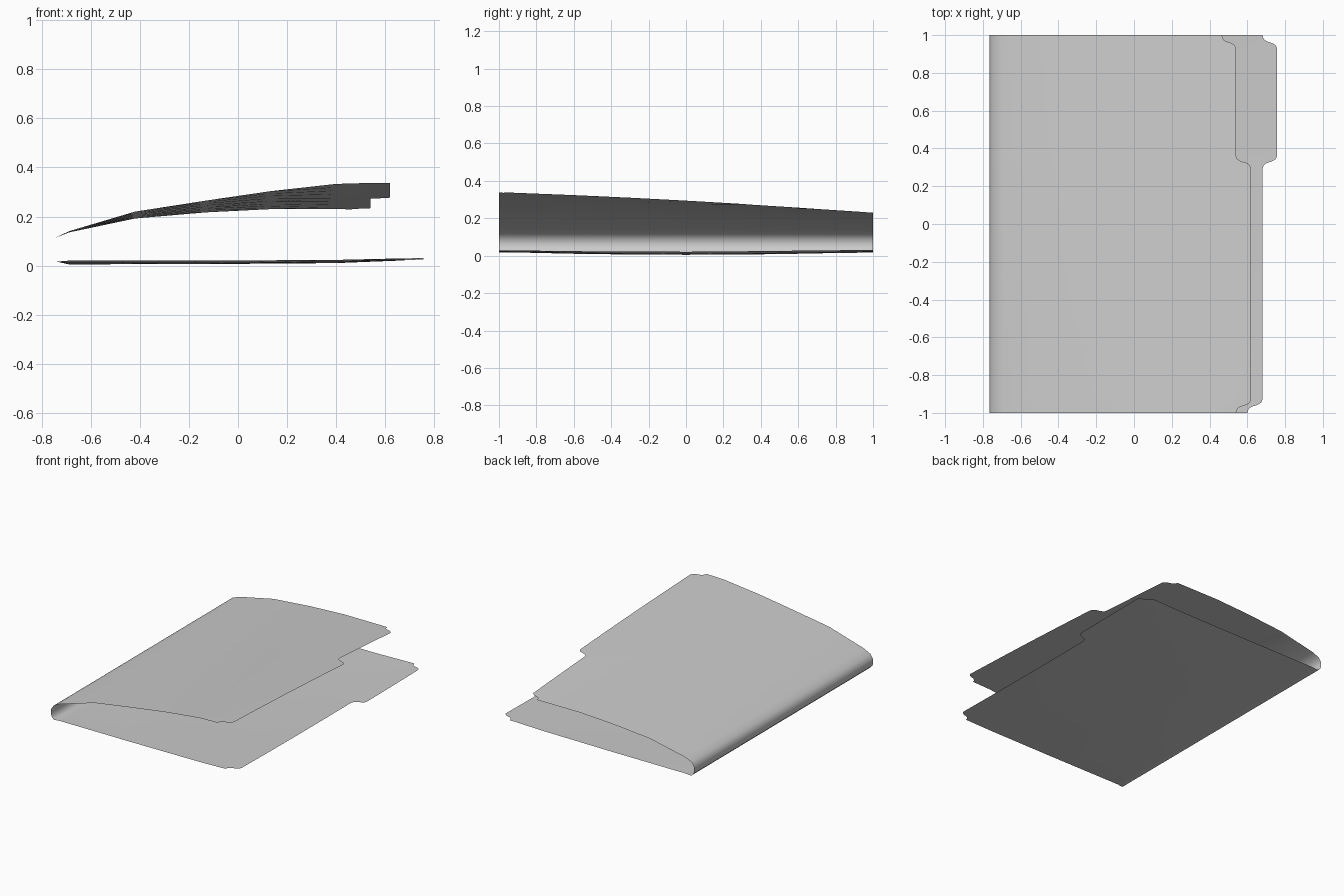
import bpy
import bmesh

old = bpy.data.objects.get("Cube")
if old:
    bpy.data.objects.remove(old, do_unlink=True)

# Paper material
paper = bpy.data.materials.new("grey_paper")
paper.use_nodes = True
GREY = (0.6, 0.6, 0.6, 1)
paper.diffuse_color = GREY
paper.node_tree.nodes["Principled BSDF"].inputs["Base Color"].default_value = GREY

# Cover profiles: x, height at the front end, height at the back end
UPPER = [(-0.69, 0.14, 0.135), (-0.42, 0.22, 0.192), (-0.13, 0.265, 0.217),
         (0.13, 0.303, 0.23), (0.4, 0.333, 0.23), (0.64, 0.34, 0.228)]
# Lower cover: x, height at mid length, extra height at the ends
LOWER = [(-0.69, 0.005, 0.015), (-0.13, 0.006, 0.014), (0.4, 0.01, 0.013), (0.78, 0.025, 0.007)]
# Spine bend, from the lower cover round to the upper one
SPINE = [(-0.74, 0.016), (-0.757, 0.034), (-0.764, 0.055), (-0.764, 0.082), (-0.743, 0.114)]
# Rounded S step: share of length, share of depth
STEP = [(0, 0), (0.2, 0.05), (0.36, 0.14), (0.48, 0.32), (0.54, 0.5),
        (0.62, 0.7), (0.78, 0.92), (1, 1)]


def s_curve(y0, y1, d0, d1):
    return [(y0 + (y1 - y0) * t, d0 + (d1 - d0) * s) for t, s in STEP]


def mix(profile, x):
    """Interpolate the two profile values at x."""
    for a, b in zip(profile, profile[1:]):
        if x <= b[0] or b is profile[-1]:
            t = (x - a[0]) / (b[0] - a[0])
            return a[1] + (b[1] - a[1]) * t, a[2] + (b[2] - a[2]) * t


def upper_point(x, y):
    front, back = mix(UPPER, x)
    bow = 0.008 * (x + 0.7) * (1 - y * y)
    return x, y, front + (back - front) * (y + 1) / 2 + bow


def lower_point(x, y):
    mid, ends = mix(LOWER, x)
    return x, y, mid + ends * y * y


# Open edge outlines: y, x
upper_edge = (s_curve(-1, -0.93, 0.54, 0.62) + [(y, 0.62) for y in (-0.6, -0.3, 0)]
              + s_curve(0.29, 0.36, 0.62, 0.54) + [(0.55, 0.54), (0.75, 0.54)]
              + s_curve(1, 0.93, 0.465, 0.54)[::-1])
lower_edge = (s_curve(-1, -0.93, 0.60, 0.68) + [(y, 0.68) for y in (-0.6, -0.3, 0)]
              + s_curve(0.29, 0.36, 0.68, 0.757) + [(0.55, 0.757), (0.75, 0.757)]
              + s_curve(1, 0.93, 0.68, 0.757)[::-1])

# One folded sheet, skinned across rows along y
bm = bmesh.new()
rows = []
for (y, xu), (_, xl) in zip(upper_edge, lower_edge):
    lower = [lower_point(x, y) for x in [xl] + [p[0] for p in LOWER[-2::-1]]]
    bend = [(x, y, z) for x, z in SPINE]
    upper = [upper_point(x, y) for x in [p[0] for p in UPPER[:-1]] + [xu]]
    rows.append([bm.verts.new(p) for p in lower + bend + upper])
for r, s in zip(rows, rows[1:]):
    for i in range(len(r) - 1):
        bm.faces.new((r[i], r[i + 1], s[i + 1], s[i])).smooth = True

mesh = bpy.data.meshes.new("folder_sheet")
bm.to_mesh(mesh)
bm.free()
mesh.materials.append(paper)
folder = bpy.data.objects.new("folder_sheet", mesh)
bpy.context.collection.objects.link(folder)
